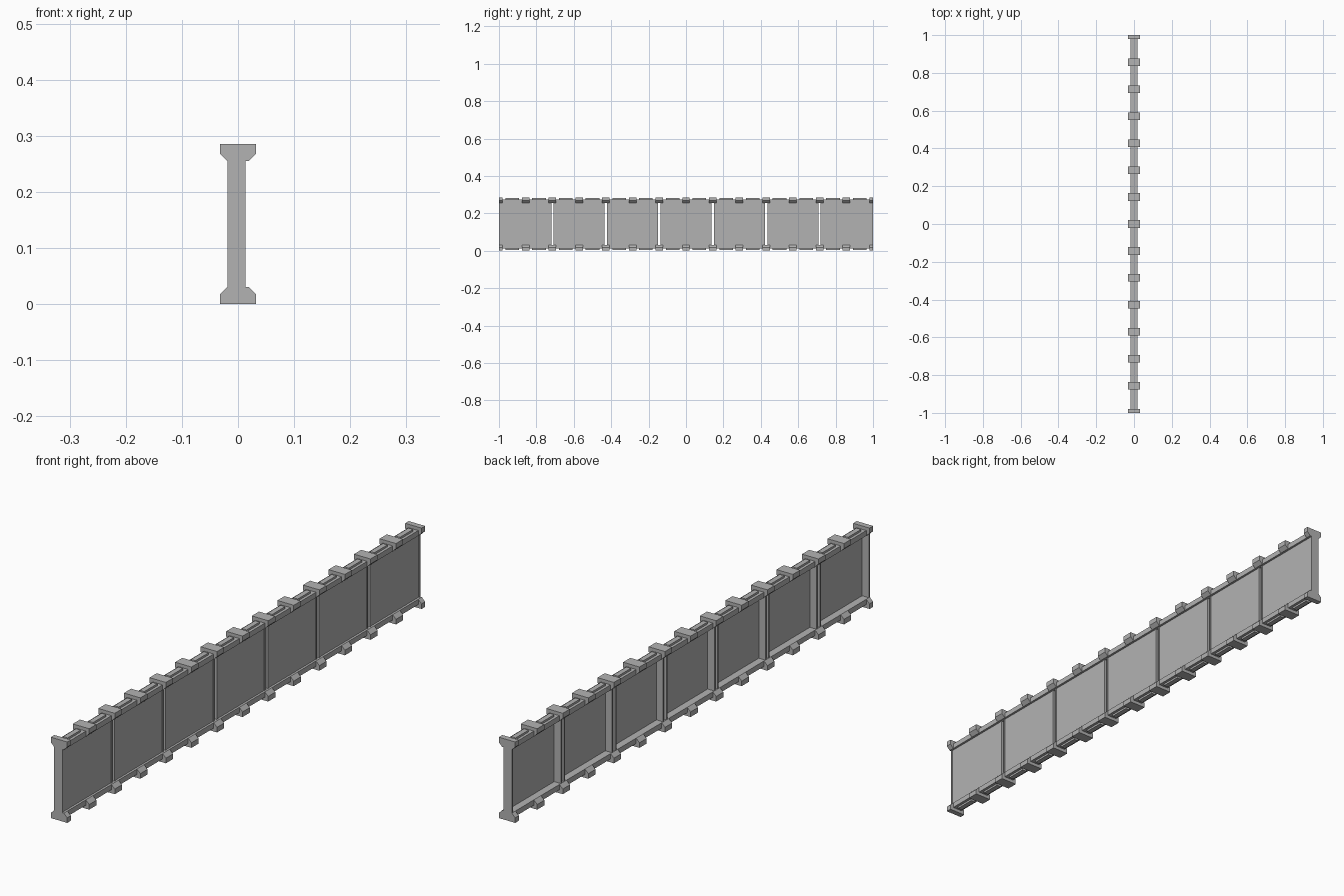
import bpy
import bmesh

cube = bpy.data.objects.get("Cube")
if cube:
    bpy.data.objects.remove(cube, do_unlink=True)

grey = bpy.data.materials.new("plain_grey")
grey.use_nodes = True
tone = (0.45, 0.45, 0.45, 1)
grey.diffuse_color = tone
grey.node_tree.nodes["Principled BSDF"].inputs["Base Color"].default_value = tone

HEIGHT = 0.286
PANELS = 7
PITCH = 2 / PANELS


def extrude(name, profile, y0, y1):
    """Extrude an (x, z) outline along y."""
    bm = bmesh.new()
    face = bm.faces.new([bm.verts.new((x, y0, z)) for x, z in profile])
    ext = bmesh.ops.extrude_face_region(bm, geom=[face])
    moved = [v for v in ext["geom"] if isinstance(v, bmesh.types.BMVert)]
    bmesh.ops.translate(bm, verts=moved, vec=(0, y1 - y0, 0))
    bmesh.ops.recalc_face_normals(bm, faces=bm.faces)
    mesh = bpy.data.meshes.new(name)
    bm.to_mesh(mesh)
    bm.free()
    mesh.materials.append(grey)
    obj = bpy.data.objects.new(name, mesh)
    bpy.context.collection.objects.link(obj)
    return obj


def box(name, x0, x1, y0, y1, z0, z1):
    return extrude(name, [(x0, z0), (x1, z0), (x1, z1), (x0, z1)], y0, y1)


def flip(profile):
    return [(x, HEIGHT - z) for x, z in profile]


bracket = [(-0.032, 0), (0.032, 0), (0.032, 0.018), (0.019, 0.031),
           (-0.019, 0.031), (-0.032, 0.018)]
rail = [(-0.019, 0.012), (0.019, 0.012), (0.019, 0.031), (-0.019, 0.031)]
ridge = [(-0.009, 0.005), (0.009, 0.005), (0.009, 0.012), (-0.009, 0.012)]

# Rails, chamfered brackets and the short ridges between them
for side, shape in (("bottom", lambda p: p), ("top", flip)):
    extrude(side + "_rail", shape(rail), -0.995, 0.995)
    for i in range(2 * PANELS + 1):
        y = -1 + i * PITCH / 2
        extrude(f"{side}_bracket_{i}", shape(bracket), max(-1, y - 0.02), min(1, y + 0.02))
        if i < 2 * PANELS:
            extrude(f"{side}_ridge_{i}", shape(ridge), y + 0.035, y + PITCH / 2 - 0.035)

# Panels with a flange at each end, separated by narrow gaps
for i in range(PANELS):
    y0 = -1 + i * PITCH + (0.006 if i else 0)
    y1 = -1 + (i + 1) * PITCH - (0.006 if i < PANELS - 1 else 0)
    box(f"panel_{i}", 0.007, 0.011, y0 + 0.005, y1 - 0.005, 0.03, HEIGHT - 0.03)
    for tag, a in (("front", y0), ("back", y1 - 0.006)):
        box(f"panel_{i}_{tag}_flange", -0.019, 0.013, a, a + 0.006, 0.03, HEIGHT - 0.03)
